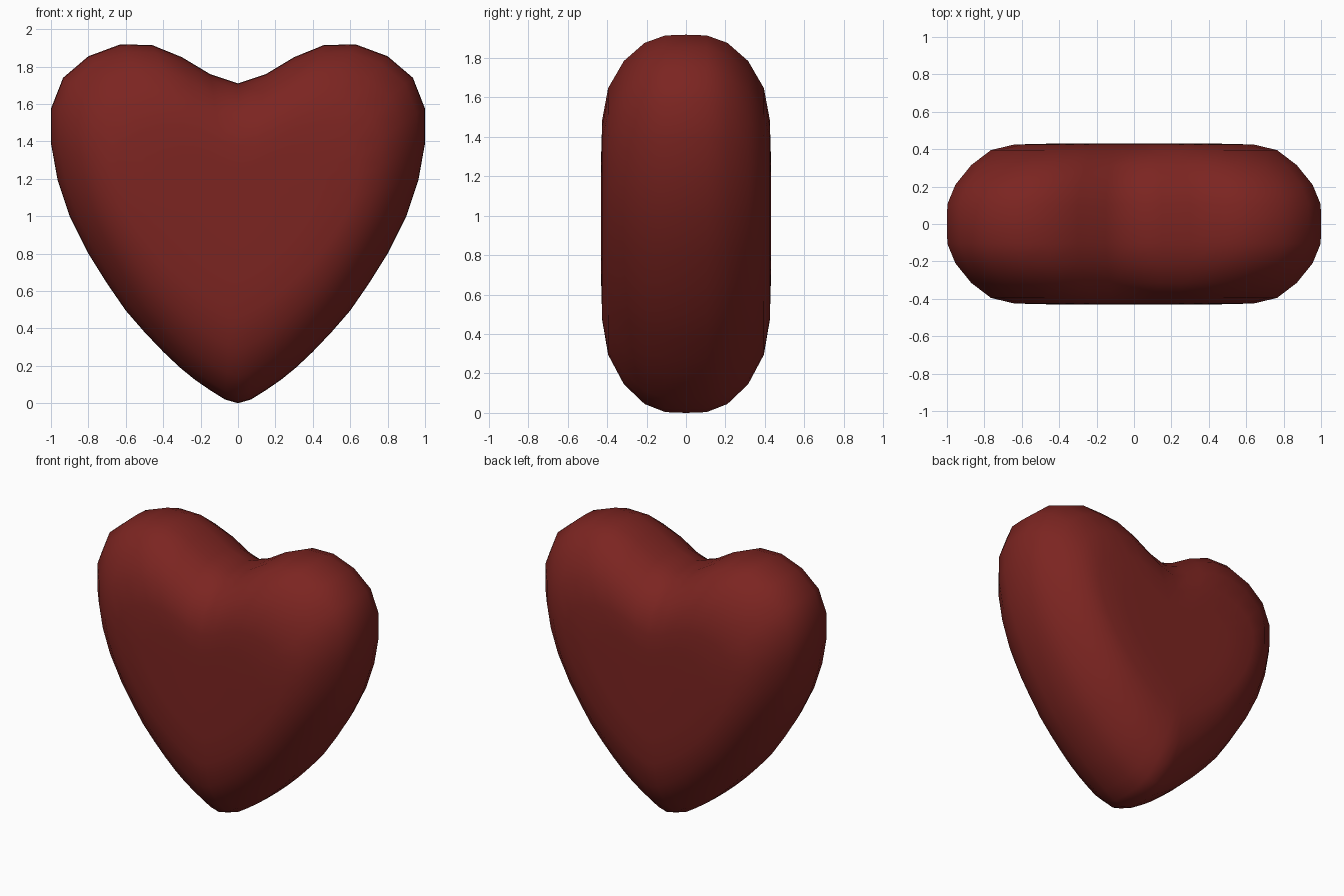
import bpy, bmesh

if "Cube" in bpy.data.objects:
    bpy.data.objects.remove(bpy.data.objects["Cube"])

# Right half of the heart outline (x, z), from cleft to bottom tip
half = [(0, 1.71), (.15, 1.76), (.30, 1.85), (.46, 1.915), (.63, 1.918),
        (.80, 1.855), (.935, 1.74), (1, 1.575), (1, 1.39), (.965, 1.195),
        (.90, 1.0), (.80, .80), (.70, .64), (.60, .495), (.50, .38),
        (.40, .275), (.31, .19), (.23, .125), (.15, .07), (.07, .02), (0, 0)]
outline = half + [(-x, z) for x, z in half[-2:0:-1]]
CZ = 1.0

# Rounded cross-section: (y, x scale, z scale) from the middle to the face
section = [(0, 1, 1), (.105, .998, .996), (.21, .955, .955), (.315, .87, .855),
           (.395, .765, .705), (.425, .64, .53), (.43, .43, .35), (.43, .2, .17)]
levels = [(-y, sx, sz) for y, sx, sz in section[:0:-1]] + section

# Heart body: stacked outlines bridged with quads, capped by fans
bm = bmesh.new()
rings = [[bm.verts.new((x * sx, y, CZ + (z - CZ) * sz)) for x, z in outline]
         for y, sx, sz in levels]
n = len(outline)
for a, b in zip(rings, rings[1:]):
    for i in range(n):
        j = (i + 1) % n
        bm.faces.new((a[i], a[j], b[j], b[i]))
for ring, y in ((rings[0], -.43), (rings[-1], .43)):
    centre = bm.verts.new((0, y, CZ))
    for i in range(n):
        bm.faces.new((ring[i], ring[(i + 1) % n], centre))
bmesh.ops.recalc_face_normals(bm, faces=bm.faces)
for f in bm.faces:
    f.smooth = True
mesh = bpy.data.meshes.new("heart")
bm.to_mesh(mesh)
bm.free()

heart = bpy.data.objects.new("heart", mesh)
bpy.context.collection.objects.link(heart)
red = bpy.data.materials.new("dark_red")
red.diffuse_color = (.2, .018, .015, 1)
red.use_nodes = True
red.node_tree.nodes["Principled BSDF"].inputs["Base Color"].default_value = red.diffuse_color
mesh.materials.append(red)
